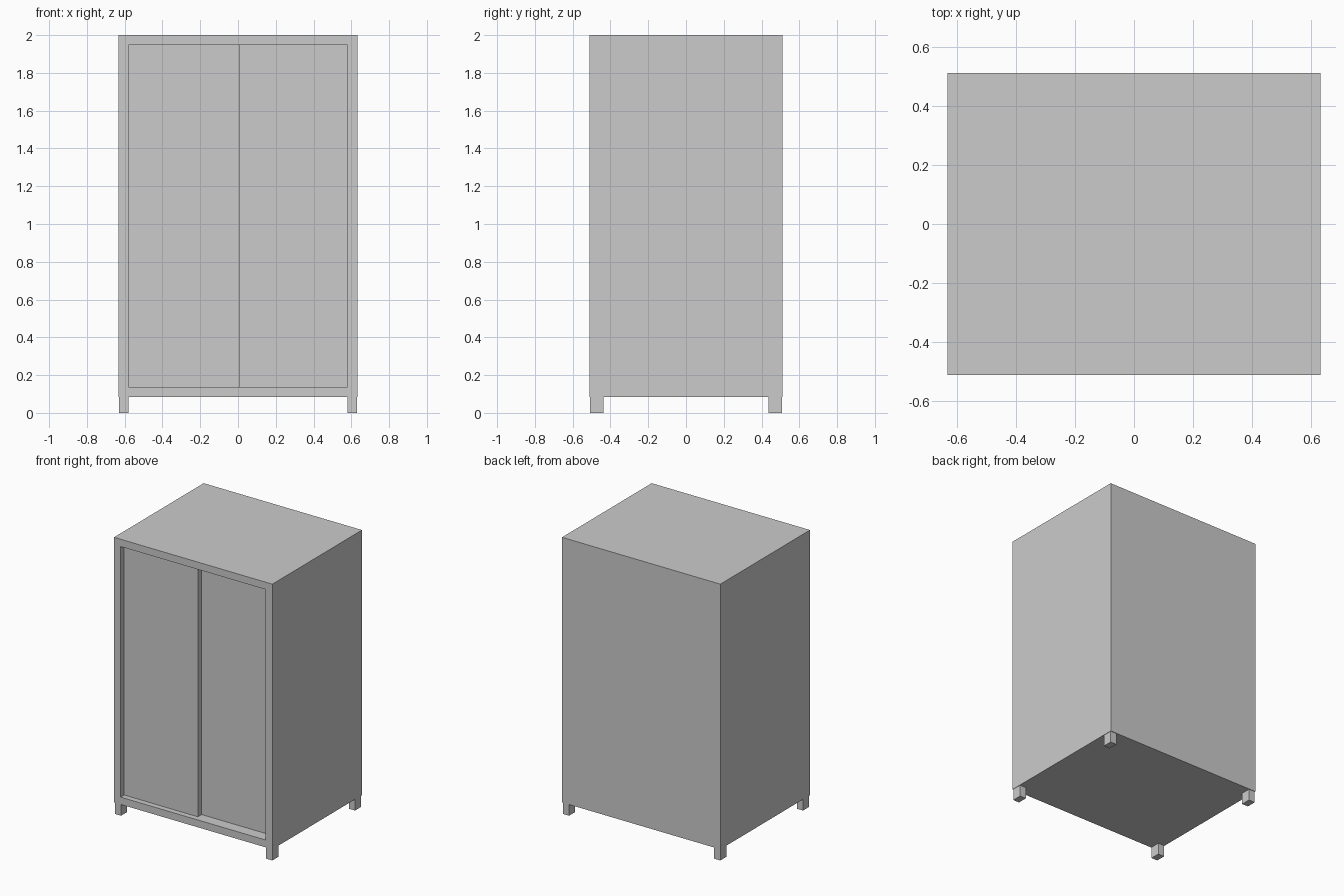
import bpy

if "Cube" in bpy.data.objects:
    bpy.data.objects.remove(bpy.data.objects["Cube"])

W, D = 0.633, 0.512      # half width, half depth
Z0, Z1 = 0.083, 2.0      # carcass bottom and top
T = 0.053                # panel thickness


def box(name, x, y, z):
    """Box spanning the (min, max) ranges on each axis."""
    spans = (x, y, z)
    bpy.ops.mesh.primitive_cube_add(size=1, location=[(a + b) / 2 for a, b in spans])
    ob = bpy.context.object
    ob.name = name
    ob.scale = [b - a for a, b in spans]
    bpy.ops.object.transform_apply(location=False, rotation=False, scale=True)
    return ob


# Carcass: one solid block with the front cavity cut out
carcass = box("carcass", (-W, W), (-D, D), (Z0, Z1))
cavity = box("cavity_cutter", (-W + T, W - T), (-D - 0.1, D - T), (Z0 + T, Z1 - T))
cavity.hide_render = True
cavity.hide_viewport = True
cut = carcass.modifiers.new("cavity", 'BOOLEAN')
cut.operation = 'DIFFERENCE'
cut.solver = 'EXACT'
cut.object = cavity

# Sliding doors: the left one runs on the front track, the right one behind it
door_z = (Z0 + T, Z1 - T)
box("left_sliding_door", (-W + T, 0.01), (-D + 0.04, -D + 0.083), door_z)
box("right_sliding_door", (-0.01, W - T), (-D + 0.083, -D + 0.126), door_z)

# Four short feet at the corners
for sx, side in ((-1, "left"), (1, "right")):
    for sy, end in ((-1, "front"), (1, "back")):
        box(f"{end}_{side}_leg",
            sorted((sx * 0.58, sx * 0.63)),
            sorted((sy * 0.437, sy * 0.508)),
            (0, Z0))
